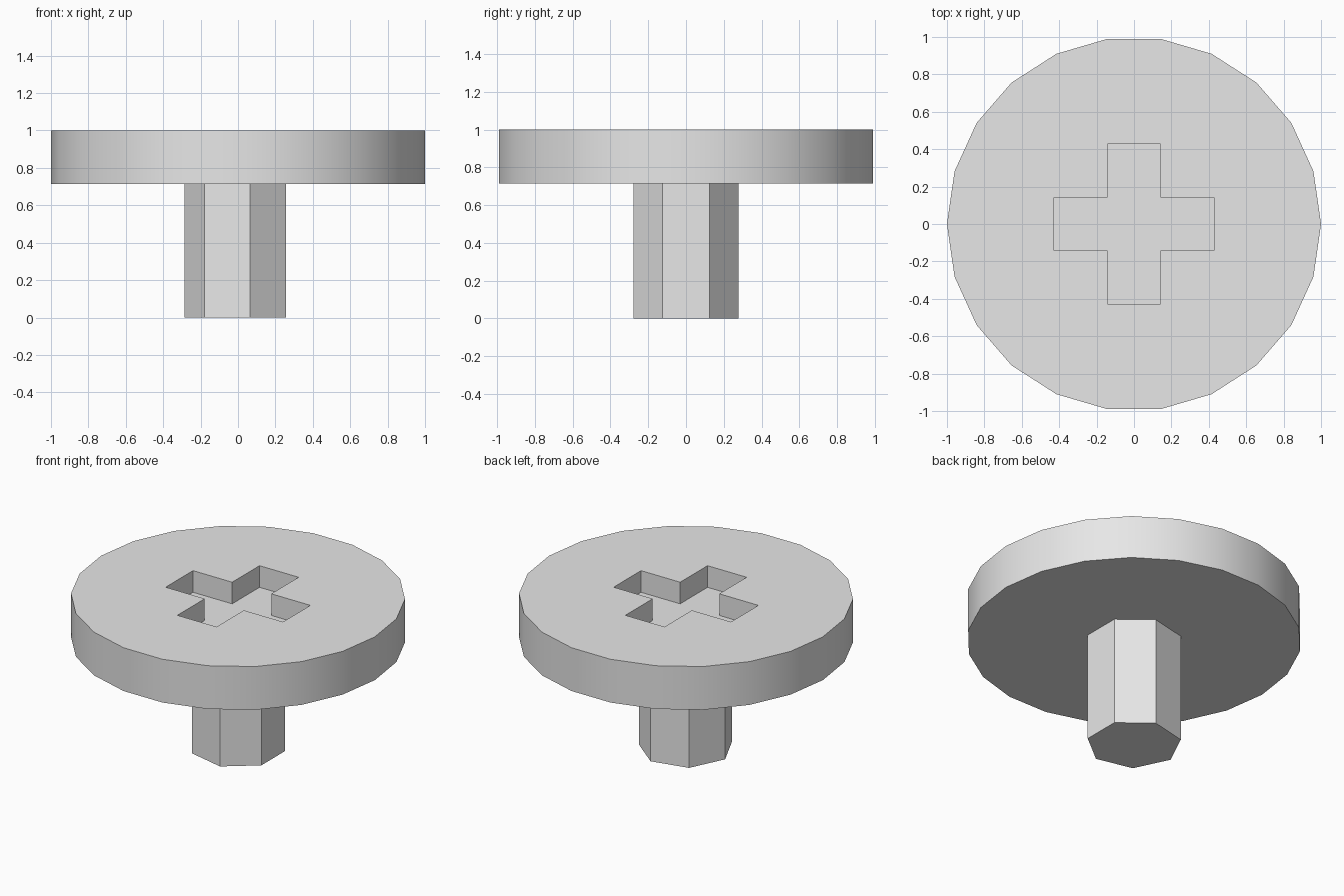
import bpy
import bmesh
import math

cube = bpy.data.objects.get("Cube")
if cube:
    bpy.data.objects.remove(cube, do_unlink=True)

U = 1 / 7  # base module of the design

# Plain grey for the whole pin
grey = bpy.data.materials.new("plain grey")
grey.use_nodes = True
grey.diffuse_color = (0.8, 0.8, 0.8, 1)
grey.node_tree.nodes["Principled BSDF"].inputs["Base Color"].default_value = (0.8, 0.8, 0.8, 1)


def ring(sides, radius, start=0.0):
    """Points of a regular polygon, counter-clockwise."""
    steps = [start + 2 * math.pi * i / sides for i in range(sides)]
    return [(radius * math.cos(a), radius * math.sin(a)) for a in steps]


def prism(name, outline, z0, z1):
    """Extrude a flat outline from z0 up to z1."""
    bm = bmesh.new()
    base = bm.faces.new([bm.verts.new((x, y, z0)) for x, y in outline])
    top = bmesh.ops.extrude_face_region(bm, geom=[base], use_keep_orig=True)["geom"]
    for v in top:
        if isinstance(v, bmesh.types.BMVert):
            v.co.z = z1
    bmesh.ops.recalc_face_normals(bm, faces=bm.faces)
    mesh = bpy.data.meshes.new(name)
    bm.to_mesh(mesh)
    bm.free()
    mesh.materials.append(grey)
    obj = bpy.data.objects.new(name, mesh)
    bpy.context.collection.objects.link(obj)
    return obj


def activate(obj):
    bpy.ops.object.select_all(action='DESELECT')
    obj.select_set(True)
    bpy.context.view_layer.objects.active = obj


# Round head and seven-sided shaft
head = prism("head", ring(22, 1.0), 5 * U, 1.0)
shaft = prism("shaft", ring(7, 2 * U, math.pi), 0.0, 5 * U + 0.02)

# Cross-shaped recess, half the head deep: one arm corner turned four times
cross = []
for sx, sy in ((1, 0), (0, 1), (-1, 0), (0, -1)):
    for a, b in ((3, -1), (3, 1), (1, 1)):
        cross.append(((a * sx - b * sy) * U, (a * sy + b * sx) * U))
cutter = prism("recess_cutter", cross, 6 * U, 1.2)
cutter.hide_render = True

cut = head.modifiers.new("recess", 'BOOLEAN')
cut.operation = 'DIFFERENCE'
cut.solver = 'EXACT'
cut.object = cutter
activate(head)
bpy.ops.object.modifier_apply(modifier=cut.name)
bpy.data.objects.remove(cutter, do_unlink=True)

# Smooth rim, crisp corners everywhere else
for obj in (head, shaft):
    activate(obj)
    bpy.ops.object.shade_smooth_by_angle(angle=math.radians(30))
